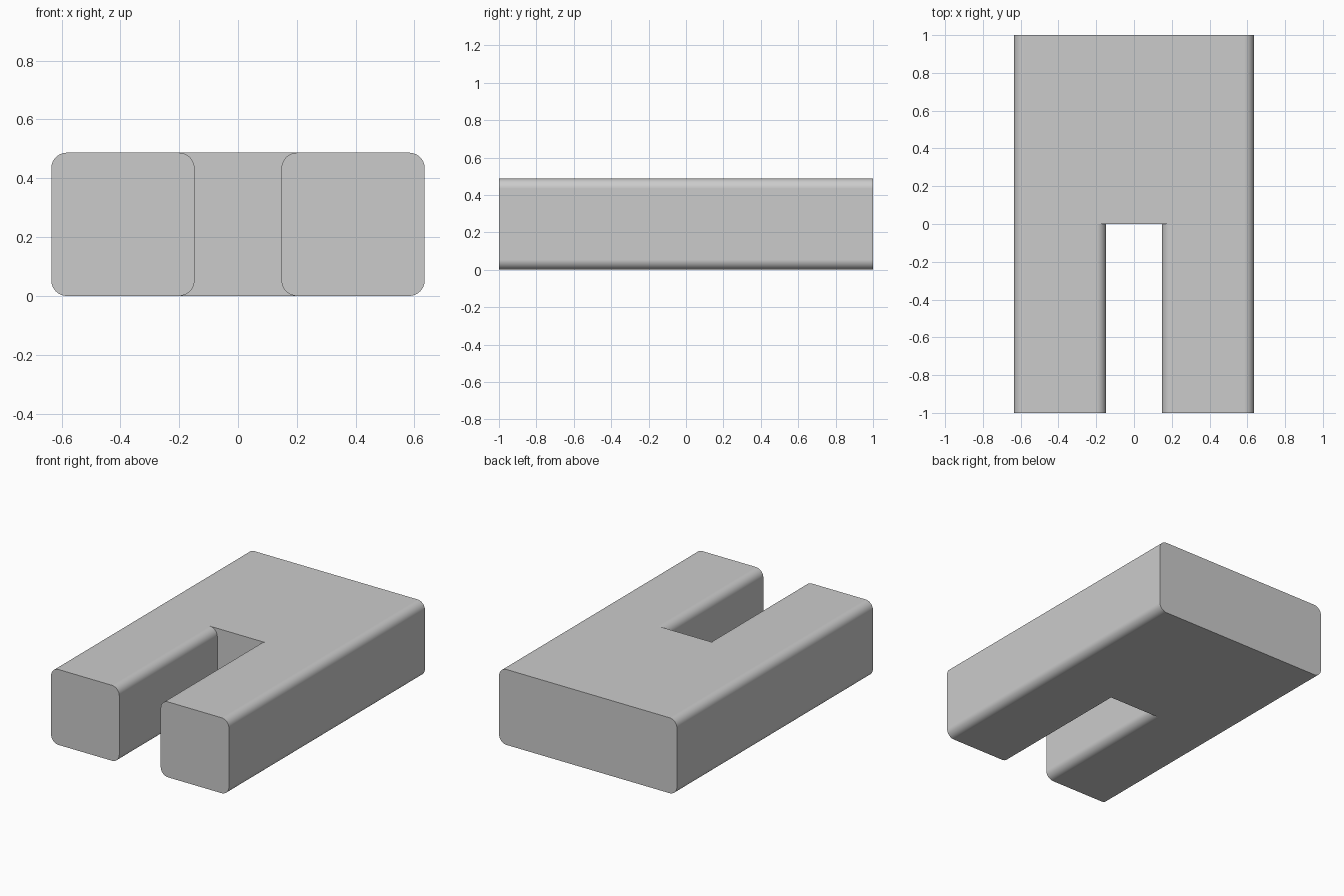
import bpy, bmesh
from math import cos, sin, pi, radians

if "Cube" in bpy.data.objects:
    bpy.data.objects.remove(bpy.data.objects["Cube"])

W, S, H, R, N = 0.635, 0.148, 0.487, 0.053, 10   # half width, half slot, height, corner radius, arc steps


def arc(cx, cz, start):
    return [(cx + R * cos(start + pi / 2 * i / N), cz + R * sin(start + pi / 2 * i / N))
            for i in range(N + 1)]


# Prong section: outer side runs upwards, inner side runs downwards
outer = arc(W - R, R, -pi / 2) + arc(W - R, H - R, 0)
inner = arc(S + R, H - R, pi / 2) + arc(S + R, R, pi)
section = outer + inner
n, k = len(section), len(outer)

bm = bmesh.new()


def ring(points, y):
    return [bm.verts.new((x, y, z)) for x, z in points]


front = ring(section, -1)
mid = ring(section, 0)
back = ring(outer, 1)
mid_bottom, mid_top = ring([(0, 0), (0, H)], 0)
back_bottom, back_top = ring([(0, 0), (0, H)], 1)

# Prong: front cap and sides
bm.faces.new(front)
for i in range(n):
    j = (i + 1) % n
    bm.faces.new((front[i], front[j], mid[j], mid[i]))

# Solid body: outer side, top, bottom, back, and the end wall of the slot
for i in range(k - 1):
    bm.faces.new((mid[i], mid[i + 1], back[i + 1], back[i]))
bm.faces.new((mid_top, mid[k], mid[k - 1], back[-1], back_top))
bm.faces.new((mid_bottom, mid[-1], mid[0], back[0], back_bottom))
bm.faces.new([back_bottom] + back + [back_top])
bm.faces.new([mid_bottom, mid_top] + mid[k:])
bmesh.ops.recalc_face_normals(bm, faces=bm.faces)
# The half is open at x = 0, so check the outward direction on the front cap
bm.normal_update()
bm.faces.ensure_lookup_table()
if bm.faces[0].normal.y > 0:
    bmesh.ops.reverse_faces(bm, faces=bm.faces)

mesh = bpy.data.meshes.new("slotted_block")
bm.to_mesh(mesh)
bm.free()
block = bpy.data.objects.new("slotted_block", mesh)
bpy.context.collection.objects.link(block)
bpy.context.view_layer.objects.active = block
block.select_set(True)
bpy.ops.object.shade_smooth_by_angle(angle=radians(30))

# Other half, then flat-looking large faces
mirror = block.modifiers.new("mirror", 'MIRROR')
mirror.use_clip = True
weighted = block.modifiers.new("weighted_normals", 'WEIGHTED_NORMAL')
weighted.keep_sharp = True
